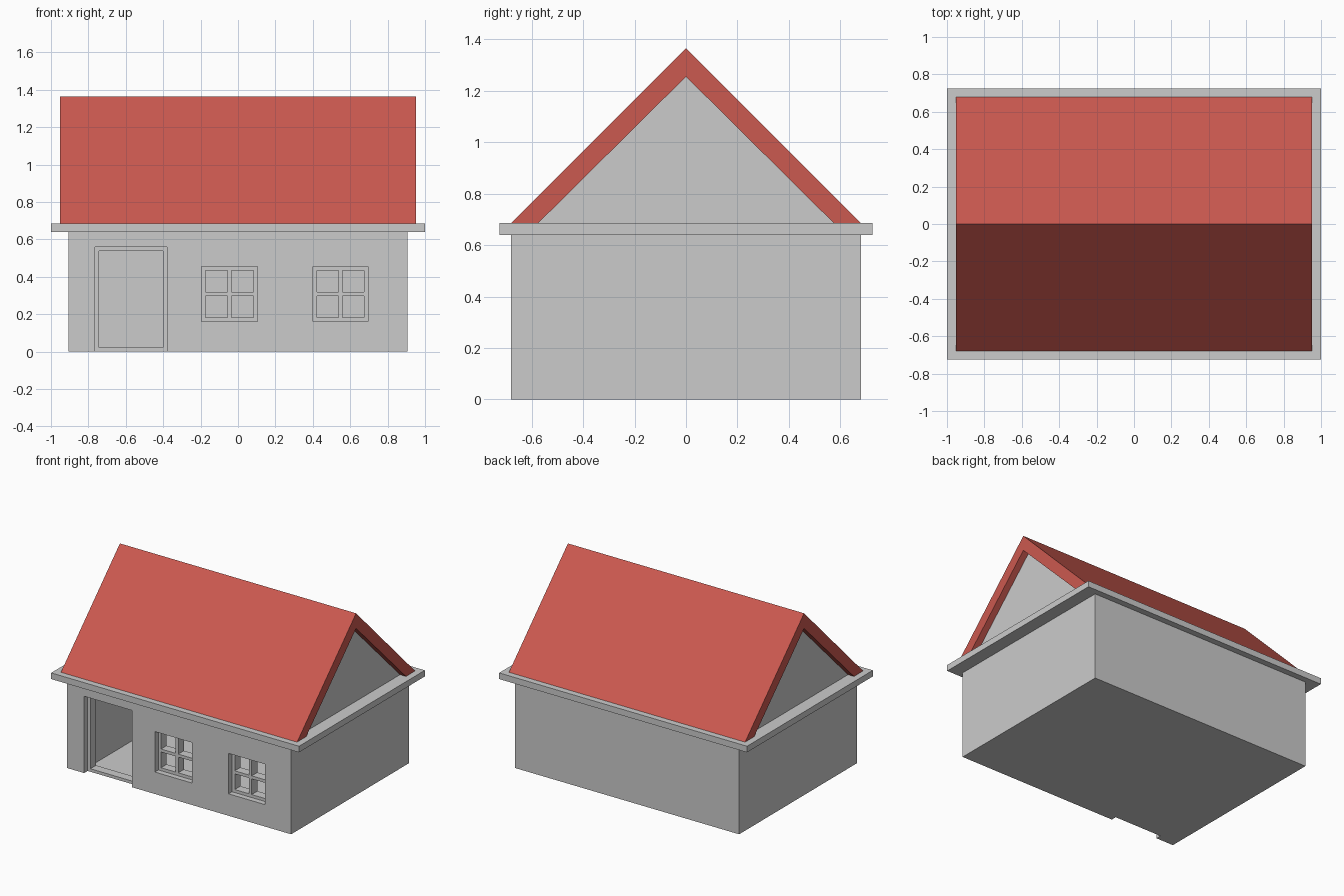
import bpy, bmesh
from mathutils import Vector

if "Cube" in bpy.data.objects:
    bpy.data.objects.remove(bpy.data.objects["Cube"])


def finish(name, bm, mat=None):
    bmesh.ops.recalc_face_normals(bm, faces=bm.faces)
    me = bpy.data.meshes.new(name)
    bm.to_mesh(me)
    bm.free()
    ob = bpy.data.objects.new(name, me)
    bpy.context.collection.objects.link(ob)
    if mat:
        me.materials.append(mat)
    return ob


def extrude(bm, offset):
    ret = bmesh.ops.extrude_face_region(bm, geom=bm.faces[:], use_keep_orig=True)
    verts = [g for g in ret["geom"] if isinstance(g, bmesh.types.BMVert)]
    bmesh.ops.translate(bm, verts=verts, vec=Vector(offset))


def prism(name, pts, axis, lo, hi, mat=None):
    """Extrude an outline along x (points are y, z) or z (points are x, y)."""
    bm = bmesh.new()
    place = (lambda p: (lo, *p)) if axis == "x" else (lambda p: (*p, lo))
    bm.faces.new([bm.verts.new(place(p)) for p in pts])
    d = hi - lo
    if d:
        extrude(bm, (d, 0, 0) if axis == "x" else (0, 0, d))
    return finish(name, bm, mat)


def pierced_panel(name, xs, zs, holes, y0, y1):
    """Upright panel with rectangular holes, given as (x0, x1, z0, z1)."""
    bm = bmesh.new()
    grid = [[bm.verts.new((x, y0, z)) for z in zs] for x in xs]
    for i in range(len(xs) - 1):
        for k in range(len(zs) - 1):
            cx, cz = (xs[i] + xs[i + 1]) / 2, (zs[k] + zs[k + 1]) / 2
            if any(a < cx < b and c < cz < d for a, b, c, d in holes):
                continue
            bm.faces.new((grid[i][k], grid[i + 1][k],
                          grid[i + 1][k + 1], grid[i][k + 1]))
    loose = [v for v in bm.verts if not v.link_faces]
    bmesh.ops.delete(bm, geom=loose, context="VERTS")
    extrude(bm, (0, y1 - y0, 0))
    return finish(name, bm)


def rect(x, y):
    return [(-x, -y), (x, -y), (x, y), (-x, y)]


red = bpy.data.materials.new("roof_red")
red.diffuse_color = (0.6, 0.1, 0.08, 1)
red.use_nodes = True
red.node_tree.nodes["Principled BSDF"].inputs["Base Color"].default_value = red.diffuse_color

W, D, H = 0.905, 0.68, 0.64      # outer wall half width, half depth, height
WI, DI = 0.795, 0.575            # inner faces of the walls
FY = -0.64                       # front of the recessed frames
TOP = 0.685                      # top of the eaves slab

# Front wall with door and window openings
door = (-0.765, -0.38, 0, 0.56)
windows = {"left": (-0.195, 0.105, 0.16, 0.455),
           "right": (0.4, 0.695, 0.16, 0.455)}
holes = [door, *windows.values()]
xs = sorted({-W, W, *(h[0] for h in holes), *(h[1] for h in holes)})
pierced_panel("front_wall", xs, [0, 0.16, 0.455, 0.56, H], holes, -D, -DI)

# Side and back walls, floor
prism("side_and_back_walls",
      [(-W, -DI), (-WI, -DI), (-WI, DI), (WI, DI), (WI, -DI), (W, -DI), (W, D), (-W, D)],
      "z", 0, H)
prism("floor", rect(WI, DI), "z", 0, 0)

# Door frame with threshold
x0, x1, z0, z1 = door
t = 0.022
pierced_panel("door_frame", [x0, x0 + t, x1 - t, x1], [z0, z0 + t, z1 - t, z1],
              [(x0 + t, x1 - t, z0 + t, z1 - t)], FY, -DI)

# Window frames with cross bars
for side, (x0, x1, z0, z1) in windows.items():
    cx, cz, b = (x0 + x1) / 2, (z0 + z1) / 2, 0.011
    gx = [x0, x0 + t, cx - b, cx + b, x1 - t, x1]
    gz = [z0, z0 + t, cz - b, cz + b, z1 - t, z1]
    panes = [(gx[i], gx[i + 1], gz[k], gz[k + 1]) for i in (1, 3) for k in (1, 3)]
    pierced_panel("window_frame_" + side, gx, gz, panes, FY, -DI)

# Eaves slab
prism("eaves_slab", rect(1.0, 0.725), "z", H, TOP)

# Pitched roof and recessed gable walls
prism("roof", [(-D, TOP), (0, 1.365), (D, TOP), (DI, TOP), (0, 1.255), (-DI, TOP)],
      "x", -0.953, 0.953, red)
for side, s in (("left", -1), ("right", 1)):
    prism("gable_" + side, [(-DI, TOP), (DI, TOP), (0, 1.255)], "x", s * W, s * WI)
